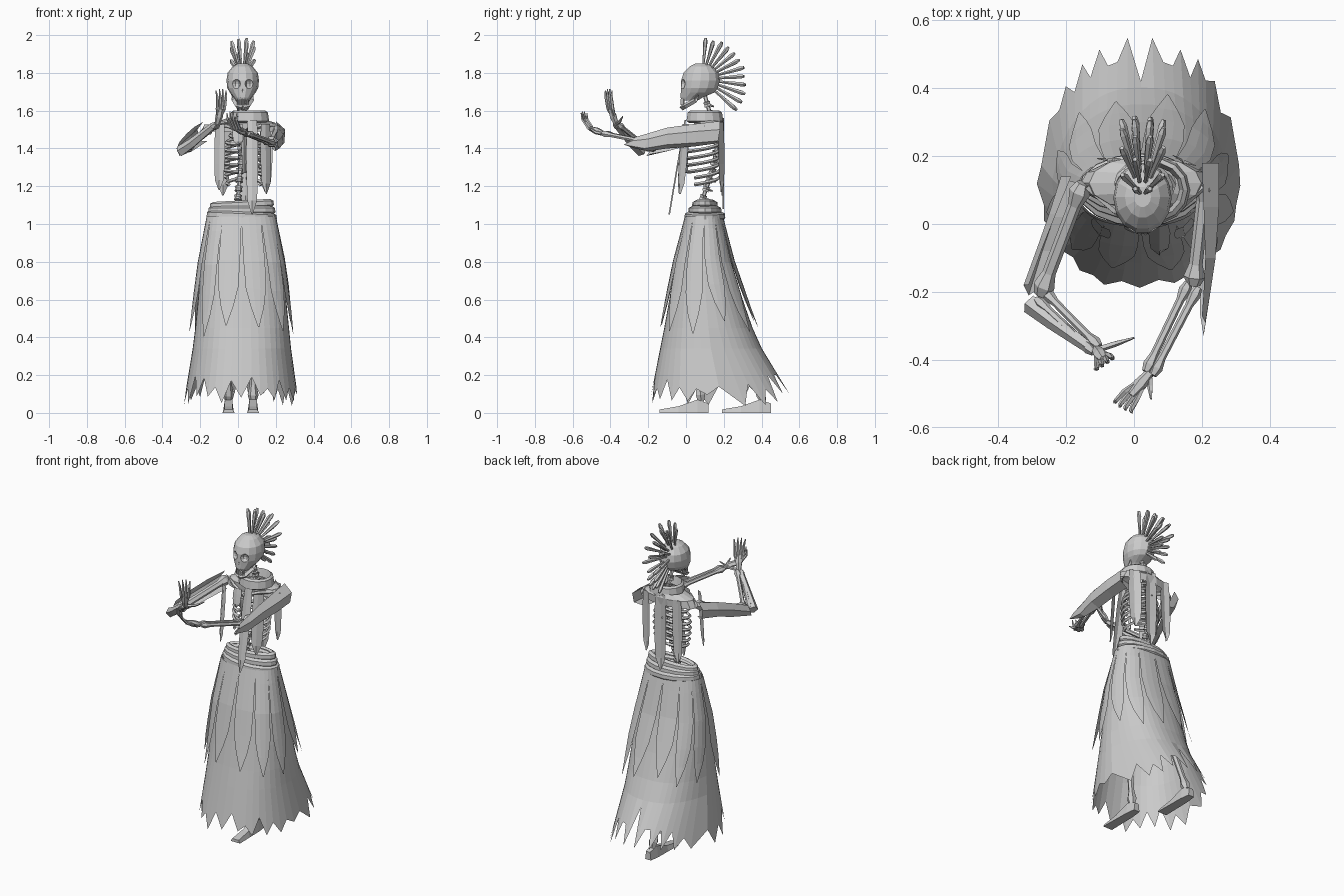
import bpy, bmesh, math, random
from mathutils import Vector as V

random.seed(4)
cube = bpy.data.objects.get("Cube")
if cube:
    bpy.data.objects.remove(cube)

grey = bpy.data.materials.new("bone_grey")
grey.use_nodes = True
grey.diffuse_color = (0.6, 0.6, 0.6, 1)
grey.node_tree.nodes["Principled BSDF"].inputs["Base Color"].default_value = (0.6, 0.6, 0.6, 1)


def part(name, pieces):
    """One object from pieces, each (rows of points, closed around, capped ends)."""
    bm = bmesh.new()
    for rows, closed, caps in pieces:
        grid = [[bm.verts.new(p) for p in row] for row in rows]
        n = len(rows[0])
        for lo, hi in zip(grid, grid[1:]):
            for i in range(n if closed else n - 1):
                j = (i + 1) % n
                bm.faces.new((lo[i], lo[j], hi[j], hi[i]))
        if caps:
            bm.faces.new(grid[0][::-1])
            bm.faces.new(grid[-1])
    if all(p[1] for p in pieces):
        bmesh.ops.recalc_face_normals(bm, faces=bm.faces)
    me = bpy.data.meshes.new(name)
    bm.to_mesh(me)
    bm.free()
    me.materials.append(grey)
    ob = bpy.data.objects.new(name, me)
    bpy.context.collection.objects.link(ob)
    return ob


def ring(cx, cy, z, rx, ry, n=16, tilt=0):
    turns = [math.tau * i / n for i in range(n)]
    return [V((cx + rx * math.cos(a), cy + ry * math.sin(a), z + tilt * math.cos(a))) for a in turns]


def tube(path, radii, sides=5):
    path = [V(p) for p in path]
    rows = []
    for i, p in enumerate(path):
        d = (path[min(i + 1, len(path) - 1)] - path[max(i - 1, 0)]).normalized()
        u = d.cross(V((0, 0, 1)) if abs(d.z) < 0.9 else V((0, 1, 0))).normalized()
        w = d.cross(u)
        r = radii[i] if isinstance(radii, (list, tuple)) else radii
        rows.append([p + r * (u * math.cos(math.tau * k / sides) + w * math.sin(math.tau * k / sides))
                     for k in range(sides)])
    return rows, True, True


def bone(a, b, r):
    a, b = V(a), V(b)
    return tube([a.lerp(b, t) for t in (0, 0.08, 0.2, 0.8, 0.92, 1)],
                [r, r * 1.6, r, r, r * 1.6, r], 6)


# Skirt: interpolated outline, z: left, right, front, back
OUTLINE = [(1.04, -.16, .195, 0, .19), (.8, -.195, .235, -.055, .24), (.5, -.22, .265, -.105, .33),
           (.3, -.245, .285, -.145, .42), (.1, -.28, .315, -.185, .55), (0, -.295, .325, -.2, .6)]


def skirt_point(a, z, off=0):
    for hi, lo in zip(OUTLINE, OUTLINE[1:]):
        if z >= lo[0]:
            break
    t = (hi[0] - z) / (hi[0] - lo[0])
    x0, x1, y0, y1 = [h + (l - h) * t for h, l in zip(hi[1:], lo[1:])]
    # the train grows squarer and narrower towards the floor
    train = min(1, max(0, (.7 - z) / .6)) if math.sin(a) > 0 else 0
    c = math.copysign(abs(math.cos(a)) ** .85, math.cos(a))
    s = math.copysign(abs(math.sin(a)) ** (.85 - .25 * train), math.sin(a))
    c *= 1 - .36 * train * max(0, s)
    return V(((x0 + x1) / 2 + c * ((x1 - x0) / 2 + off), (y0 + y1) / 2 + s * ((y1 - y0) / 2 + off), z))


def hem_height(i):
    """Small teeth in front and at the sides, four long torn points in the train."""
    if 6 <= i <= 16:
        return {7: .1, 10: .1, 11: .3, 12: .1, 15: .1}.get(i, .2)
    return random.uniform(.03, .1) if i % 2 else random.uniform(.12, .2)


N = 44
angles = [math.tau * i / N for i in range(N)]
rows = [[skirt_point(a, z) for a in angles] for z in (1.04, .9, .75, .6, .45, .34)]
rows.append([skirt_point(a, hem_height(i)) for i, a in enumerate(angles)])
part("underskirt", [(rows, True, False)])

# Overskirt: long pointed ragged panels with slits between them
panels = []
for k in range(12):
    mid, tip = math.tau * (k + .5) / 12, random.uniform(.4, .5)
    flare = random.uniform(.012, .035)
    panel = []
    for t, w in ((0, .27), (.12, .255), (.4, .24), (.65, .21), (.82, .13), (1, .01)):
        z = 1.04 + (tip - 1.04) * t
        panel.append([skirt_point(mid + w * s, z, .006 + flare * t) for s in (-1, -.35, .35, 1)])
    panels.append((panel, False, False))
part("overskirt_panels", panels)

# Waist sash of three rolled bands
sash = []
for k in range(3):
    z, ry = 1.045 + .03 * k, .1 - .02 * k
    prof = [(-.024, -.004), (-.012, .008), (.01, .006), (.02, -.012), (.012, -.03)]
    sash.append(([ring(.02, .1, z + dz, .178 - .008 * k + g, ry + g, 16, .008 * (k - 1))
                  for dz, g in prof], True, False))
part("waist_sash", sash)

# Legs and feet
legs, feet = [], []
for x, heel in ((.08, .1), (-.05, .43)):
    knee = (x, heel * .6 - .02, .5)
    legs += [bone((x, .1, .98), knee, .022), bone(knee, (x, heel - .02, .06), .018)]
    foot = []
    for dy, w, h in ((.02, .02, .05), (-.04, .028, .07), (-.14, .03, .035), (-.24, .032, .018)):
        foot.append([V((x + sx * w, heel + dy, z)) for sx, z in ((-1, 0), (1, 0), (.7, h), (-.7, h))])
    feet.append((foot, True, True))
part("leg_bones", legs)
part("feet", feet)

# Spine and pelvis
SPINE = [V(p) for p in ((0, .08, 1.02), (0, .09, 1.14), (.01, .14, 1.28), (.03, .165, 1.42),
                        (.035, .14, 1.54), (.025, .1, 1.68))]
vertebrae = [tube(SPINE, .011)]
for a, b in zip(SPINE, SPINE[1:]):
    for t in (0, .33, .67):
        p, d = a.lerp(b, t), (b - a).normalized() * .013
        vertebrae.append(tube([p - d, p, p + d], [.022, .017, .022], 6))
        vertebrae.append(tube([p, p + V((0, .035, -.012))], [.009, .004], 4))
part("spine", vertebrae)

# Rib cage
ribs = []
for k in range(8):
    z = 1.5 - .036 * k
    w = (.075, .095, .108, .113, .113, .11, .105, .095)[k]
    reach = 2.75 if k < 6 else 2.0
    for side in (-1, 1):
        path = []
        for i in range(8):
            a = reach * i / 7 + .12
            path.append((.033 + side * w * math.sin(a), .09 + .085 * math.cos(a), z - .045 * math.sin(a / 2)))
        ribs.append(tube(path, .0095, 4))
ribs.append(tube([(.033, .0, 1.48), (.033, -.003, 1.38), (.033, .002, 1.27)], [.02, .014, .008], 4))
for side in (-1, 1):
    ribs.append(tube([(.033, .01, 1.49), (.033 + side * .09, .04, 1.52), (.033 + side * .17, .11, 1.52)], .011))
part("rib_cage", ribs)

# Collar and shoulder yoke
part("collar", [([ring(.06, .1, z, r + .005, r, 14) for z, r in
                  ((1.535, .085), (1.545, .1), (1.59, .093), (1.6, .08), (1.55, .068))], True, False)])
part("shoulder_yoke", [([ring(.033, .12, z, rx, ry, 14) for z, rx, ry in
                        ((1.56, .09, .07), (1.535, .165, .08), (1.49, .19, .075))], True, False)])


# Hanging vest strips: top centre, bottom centre, half width
def strip(top, bottom, w, across=(1, 0, 0)):
    a, b, u = V(top), V(bottom), V(across)
    rows = []
    for t, s in ((0, .8), (.3, 1), (.6, .95), (.85, .8), (1, .1)):
        p = a.lerp(b, t)
        rows.append([p - u * w * s, p + V((0, -.008, 0)), p + u * w * s])
    return rows, False, False


part("vest_strips", [
    strip((.075, .0, 1.55), (.075, -.085, 1.05), .032),
    strip((.0, .0, 1.53), (.0, -.02, 1.42), .03),
    strip((-.095, .0, 1.53), (-.1, -.03, 1.18), .036, (.8, -.6, 0)),
    strip((.145, .0, 1.53), (.15, -.03, 1.16), .036, (.8, .6, 0)),
    strip((.15, .185, 1.54), (.145, .19, 1.17), .04, (.9, -.4, 0)),
    strip((.04, .2, 1.56), (.04, .2, 1.08), .042),
    strip((-.07, .19, 1.54), (-.08, .195, 1.15), .035)])

# Arms: shoulder, elbow, wrist; forearms have two bones
ARMS = {"right": ((-.15, .12, 1.51), (-.275, -.21, 1.4), (-.11, -.37, 1.53)),
        "left": ((.21, .13, 1.5), (.175, -.18, 1.43), (.045, -.44, 1.48))}
for side, (sh, el, wr) in ARMS.items():
    off = (V(wr) - V(el)).cross(V((0, 0, 1))).normalized() * .016
    part(side + "_arm_bones", [bone(sh, el, .02), bone(V(el) + off, V(wr) + off * .7, .012),
                               bone(V(el) - off, V(wr) - off * .7, .012)])


# Hands: palm plus jointed fingers
def hand(name, wrist, knuckle, tip, spread, thumb):
    w, k, t, s = V(wrist), V(knuckle), V(tip), V(spread)
    out = [tube([w, w.lerp(k, .5), k], [.014, .02, .013], 6)]
    for i in (-1.5, -.5, .5, 1.5):
        base, end = k + s * i * .7, t + s * i - (t - k) * abs(i) * .08
        bend = base.lerp(end, .5) + (k - w) * .2
        out.append(tube([w.lerp(base, .3), base, bend, end], [.007, .009, .007, .003], 5))
    out.append(tube([w, w.lerp(V(thumb), .5) + V((0, 0, -.01)), thumb], [.01, .009, .003], 5))
    part(name, out)


hand("right_hand", (-.11, -.37, 1.53), (-.09, -.4, 1.61), (-.09, -.41, 1.72), (.018, .012, 0), (0, -.335, 1.57))
hand("left_hand", (.045, -.44, 1.48), (-.01, -.505, 1.505), (-.035, -.545, 1.6), (.018, -.01, 0), (.05, -.515, 1.51))

# Torn sleeves hanging on the outside and underside of the arms
part("left_sleeve", [([
    [(.2, .18, 1.545), (.25, .18, 1.5), (.245, .17, 1.44), (.18, .15, 1.425)],
    [(.205, .05, 1.53), (.25, .05, 1.49), (.245, .05, 1.43), (.185, .04, 1.41)],
    [(.21, -.1, 1.51), (.24, -.1, 1.475), (.235, -.1, 1.42), (.18, -.1, 1.4)],
    [(.205, -.2, 1.48), (.225, -.2, 1.45), (.22, -.22, 1.4), (.195, -.2, 1.385)],
    [(.2, -.27, 1.46), (.21, -.29, 1.44), (.205, -.33, 1.42), (.195, -.27, 1.4)]], False, False)])
part("right_sleeve", [([
    [(-.185, .14, 1.54), (-.215, .14, 1.5), (-.2, .13, 1.44), (-.16, .12, 1.44)],
    [(-.23, .03, 1.515), (-.25, .03, 1.47), (-.235, .02, 1.42), (-.19, .02, 1.42)],
    [(-.27, -.07, 1.48), (-.285, -.07, 1.44), (-.27, -.08, 1.39), (-.235, -.08, 1.39)],
    [(-.31, -.18, 1.435), (-.325, -.18, 1.4), (-.31, -.21, 1.36), (-.28, -.19, 1.37)]], False, False)])
part("elbow_cloth", [tube([(-.305, -.235, 1.385), (-.24, -.285, 1.43), (-.13, -.365, 1.52)], [.03, .026, .018], 5)])

# Skull: cranium tapering to the cheekbones and upper jaw
skull = part("skull", [([ring(.025, cy, z, rx, ry, 14) for z, cy, rx, ry in
                         ((1.85, .08, .025, .03), (1.835, .08, .052, .062), (1.8, .08, .08, .095),
                          (1.76, .077, .086, .105), (1.72, .07, .082, .1), (1.695, .06, .068, .09),
                          (1.67, .03, .047, .06), (1.655, .02, .036, .045))], True, True)])
cutters = [(-.013, -.025, 1.742, .027), (.063, -.025, 1.742, .027), (.025, -.04, 1.705, .016)]
for x, y, z, r in cutters:
    bpy.ops.mesh.primitive_uv_sphere_add(segments=8, ring_count=6, radius=r, location=(x, y, z))
    cutter = bpy.context.object
    cutter.data.materials.append(grey)
    mod = skull.modifiers.new("socket", "BOOLEAN")
    mod.operation, mod.object, mod.solver = "DIFFERENCE", cutter, "EXACT"
    bpy.context.view_layer.objects.active = skull
    bpy.ops.object.modifier_apply(modifier=mod.name)
    bpy.data.objects.remove(cutter)

# Lower jaw and teeth
jaw = [tube([(.025 + s * .055, .07, 1.7), (.025 + s * .047, .05, 1.655), (.025 + s * .028, -.005, 1.625),
             (.025, -.02, 1.617)], [.01, .013, .015, .016], 4) for s in (-1, 1)]
for i in range(-3, 4):
    x, y = .025 + i * .009, -.024 + .0012 * i * i
    jaw.append(tube([(x, y, 1.63), (x, y, 1.662)], .0042, 4))
part("jaw_and_teeth", jaw)

# Crest of hair spikes fanning over the crown and down the back
spikes = []
for k in range(12):
    a = math.radians(85 - 11.5 * k)
    for s in ((-.28, .28) if 0 < k < 9 and k % 2 else (-.1, .1)):
        d = V((s, math.cos(a), math.sin(a))).normalized()
        c, far = V((.025, .085, 1.765)), random.uniform(.215, .225) + .002 * k
        spikes.append(tube([c + d * t for t in (.07, .13, far - .02, far)], [.006, .008, .012, .007], 5))
part("hair_spikes", spikes)
